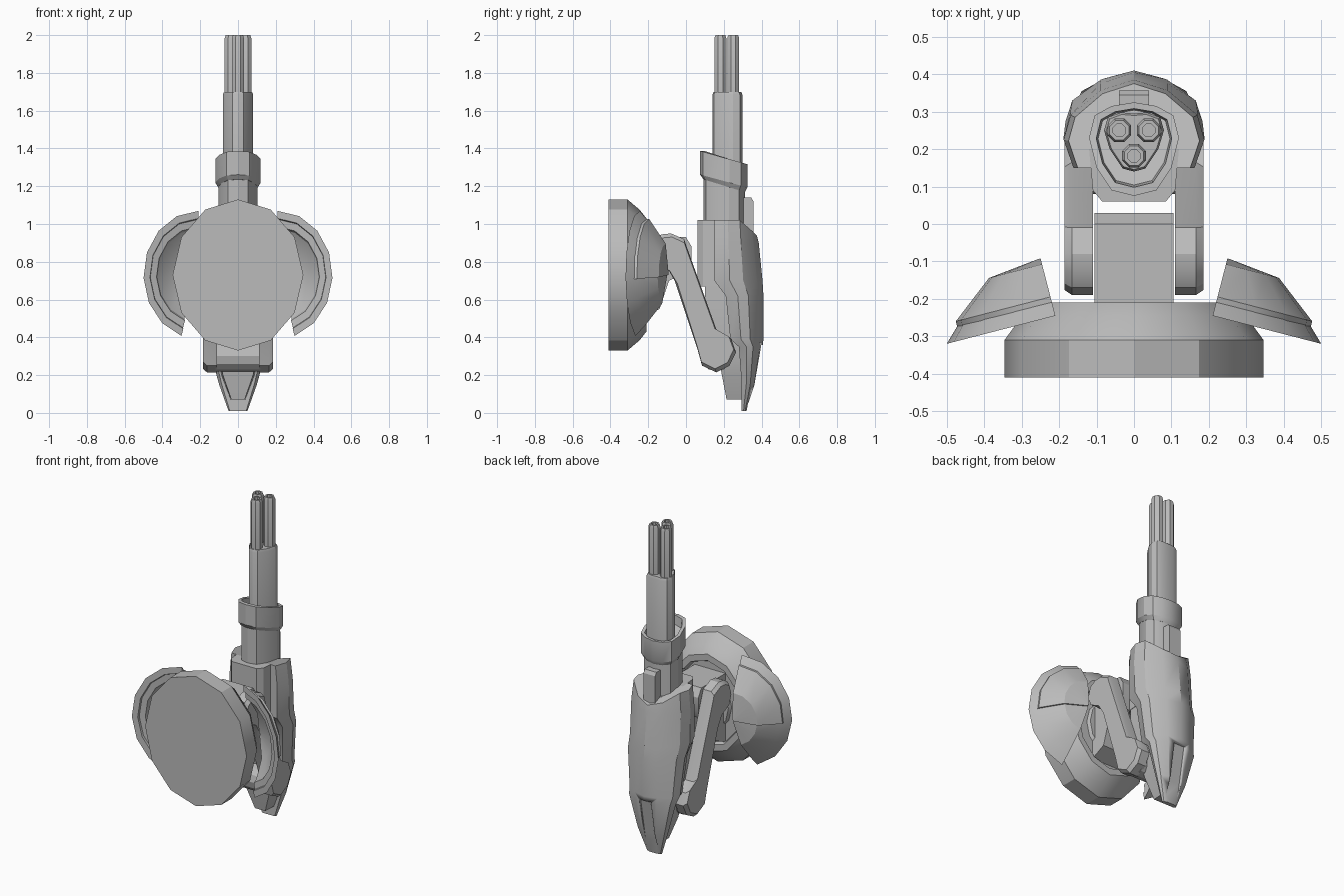
import bpy, bmesh, math
from mathutils import Vector

if "Cube" in bpy.data.objects:
    bpy.data.objects.remove(bpy.data.objects["Cube"])

grey = bpy.data.materials.new("plain_grey")
grey.use_nodes = True
grey.diffuse_color = (0.5, 0.5, 0.5, 1)
grey.node_tree.nodes["Principled BSDF"].inputs["Base Color"].default_value = (0.5, 0.5, 0.5, 1)


def finish(name, bm, mirror=False, angle=28):
    bmesh.ops.remove_doubles(bm, verts=bm.verts, dist=0.0005)
    bmesh.ops.recalc_face_normals(bm, faces=bm.faces)
    mesh = bpy.data.meshes.new(name)
    bm.to_mesh(mesh)
    bm.free()
    mesh.materials.append(grey)
    ob = bpy.data.objects.new(name, mesh)
    bpy.context.collection.objects.link(ob)
    if mirror:
        ob.modifiers.new("mirror", 'MIRROR')
    bpy.ops.object.select_all(action='DESELECT')
    ob.select_set(True)
    bpy.context.view_layer.objects.active = ob
    bpy.ops.object.shade_smooth_by_angle(angle=math.radians(angle))
    return ob


def loft(name, rings, closed=False, **kw):
    """Skin closed rings of points; cap the ends unless the loft loops round."""
    bm = bmesh.new()
    vs = [[bm.verts.new(p) for p in r] for r in rings]
    n = len(vs[0])
    pairs = list(zip(vs, vs[1:])) + ([(vs[-1], vs[0])] if closed else [])
    for a, b in pairs:
        for i in range(n):
            j = (i + 1) % n
            bm.faces.new((a[i], a[j], b[j], b[i]))
    if not closed:
        bm.faces.new(vs[0])
        bm.faces.new(vs[-1])
    return finish(name, bm, **kw)


def side_prism(name, yz, x0, x1, bevel=0.0, mirror=False):
    """Extrude a side profile along x, narrowing the end faces by a bevel."""
    c = sum((Vector(p) for p in yz), Vector((0, 0))) / len(yz)

    def ring(x, inset):
        out = []
        for p in yz:
            d = Vector(p) - c
            q = c + d * (1 - inset / max(d.length, 0.01))
            out.append((x, q.x, q.y))
        return out
    rings = [ring(x0, 0)]
    if bevel:
        rings += [ring(x1 - bevel, 0), ring(x1, bevel)]
    else:
        rings += [ring(x1, 0)]
    return loft(name, rings, mirror=mirror)


def both_sides(half):
    """Complete a half outline whose first and last points lie on x = 0."""
    return half + [(-x, y) for x, y in half[-2:0:-1]]


def column(name, half, levels):
    """Upright loft of an outline; levels give a z rule and a scale about (0, 0.22)."""
    pts = both_sides(half)
    rings = [[(x * s, 0.22 + (y - 0.22) * s, rule(y)) for x, y in pts] for rule, s in levels]
    return loft(name, rings)


# Mounting disc with a stepped rear dome
profile = [(0.4, -0.41), (0.4, -0.31), (0.345, -0.245), (0.3, -0.21), (0.26, -0.21),
           (0.25, -0.235), (0.17, -0.235), (0.16, -0.215)]
angles = [math.tau * k / 12 for k in range(12)]
loft("mounting_disc", [[(r * 0.865 * math.sin(a), y, 0.73 + r * math.cos(a)) for a in angles]
                       for r, y in profile])

# Curved side shields: swept half domes tilted outwards
origin, out, back = Vector((0.21, -0.245, 0.73)), Vector((0.968, -0.25, 0)), Vector((0.25, 0.968, 0))


def shield(name, section, start, end, steps):
    rings = []
    for k in range(steps + 1):
        a = math.radians(start + (end - start) * k / steps)
        rings.append([origin + out * (r * math.cos(a)) + back * n
                      + Vector((0, 0, 1.13 * r * math.sin(a))) for r, n in section])
    loft(name, rings, mirror=True)


shield("side_shield", [(0.3, 0), (0.25, 0.049), (0.141, 0.134), (0.007, 0.15),
                       (0.007, 0.115), (0.12, 0.1), (0.215, 0.035), (0.225, 0.015), (0.26, 0.012), (0.265, 0)],
       90, -72, 7)
shield("shield_cover", [(0.262, 0.035), (0.262, 0.052), (0.147, 0.142), (0.007, 0.158), (0.007, 0.13), (0.14, 0.12)],
       90, -4, 4)

# Hub block on the rear of the disc
side_prism("hub_block", [(-0.25, 0.93), (0.0, 0.93), (0.03, 0.88), (0.03, 0.8), (0.0, 0.74),
                         (-0.09, 0.7), (-0.14, 0.55), (-0.25, 0.5)], -0.105, 0.105)

# Linkage arms
side_prism("link_arm", [(-0.17, 0.92), (-0.13, 0.945), (-0.08, 0.95), (-0.01, 0.92), (0.0, 0.89), (0.165, 0.43),
                        (0.24, 0.39), (0.265, 0.32), (0.23, 0.25), (0.16, 0.215), (0.085, 0.25),
                        (0.06, 0.34), (-0.06, 0.7), (-0.1, 0.77), (-0.17, 0.8), (-0.19, 0.86)],
           0.11, 0.185, bevel=0.02, mirror=True)
side_prism("lower_hinge", [(0.16 + 0.08 * math.cos(a), 0.3 + 0.08 * math.sin(a)) for a in angles], -0.12, 0.12)

# Weapon body: inner core, front cover and rear casing
core = [(0.1, 0.98, 0.11), (0.1, 0.6, 0.11), (0.17, 0.32, 0.105), (0.19, 0.2, 0.08), (0.215, 0.07, 0.035)]
loft("body_core", [[(w, y, z), (w * 1.1, 0.31, z), (-w * 1.1, 0.31, z), (-w, y, z)] for y, z, w in core])
cover = [(0, 0.06), (0.085, 0.06), (0.11, 0.09), (0.12, 0.2), (0, 0.2)]
column("front_cover", cover, [(lambda y: 0.67, 1), (lambda y: 1.02, 1)])

rings = []
for z, w, front, rear in [(0.01, 0.05, 0.295, 0.325), (0.15, 0.1, 0.295, 0.37), (0.35, 0.155, 0.28, 0.405),
                          (0.39, 0.163, 0.235, 0.41), (0.62, 0.183, 0.21, 0.41),
                          (0.7, 0.188, 0.15, 0.405), (0.9, 0.188, 0.15, 0.385), (1.02, 0.175, 0.15, 0.375)]:
    d = rear - front
    half = [(0, front), (w * 0.86, front), (w, front + d * 0.32), (w * 0.9, front + d * 0.6),
            (w * 0.48, front + d * 0.88), (0, rear)]
    slope = 0.95 if z > 1 else 0
    rings.append([(x, y, z - slope * max(0, y - 0.29)) for x, y in both_sides(half)])
casing = loft("rear_casing", rings, angle=32)

# Recessed slot at the lower rear of the casing
cutter = side_prism("slot_cutter", [(0.385, 0.36), (0.5, 0.36), (0.5, -0.1), (0.3, -0.1), (0.345, 0.14)], -0.04, 0.04)
cutter.hide_render = True
cutter.hide_set(True)
cut = casing.modifiers.new("slot", 'BOOLEAN')
cut.operation = 'DIFFERENCE'
cut.object = cutter
bpy.context.view_layer.objects.active = casing
bpy.ops.object.modifier_apply(modifier="slot")
bpy.data.objects.remove(cutter)

# Rear sight block
side_prism("rear_block", [(0.29, 1.14), (0.345, 1.14), (0.357, 1.12), (0.357, 0.93), (0.29, 0.93)], -0.04, 0.04)

# Neck and slanted collar
collar = [(0, 0.075), (0.06, 0.09), (0.1, 0.15), (0.12, 0.23), (0.105, 0.29), (0.06, 0.315), (0, 0.325)]
column("neck", collar, [(lambda y: 0.95, 0.87), (lambda y: 1.25, 0.87)])
column("collar", collar, [(lambda y: 1.235 - 0.27 * (y - 0.08), 0.88), (lambda y: 1.26 - 0.27 * (y - 0.08), 1),
                          (lambda y: 1.385 - 0.28 * (y - 0.08), 1), (lambda y: 1.385 - 0.28 * (y - 0.08), 0.84),
                          (lambda y: 1.33 - 0.28 * (y - 0.08), 0.8)])

# Barrel shroud
shroud = [(0, 0.14), (0.03, 0.148), (0.065, 0.2), (0.08, 0.25), (0.07, 0.285), (0.035, 0.298), (0, 0.295)]
column("barrel_shroud", shroud, [(lambda y: 1.2, 1), (lambda y: 1.685, 1), (lambda y: 1.7, 0.93)])

# Three hollow barrels
octagon = [math.tau * (k + 0.5) / 8 for k in range(8)]
for label, cx, cy in [("left", 0.039, 0.25), ("right", -0.039, 0.25), ("front", 0, 0.182)]:
    loft(label + "_barrel", [[(cx + r * math.cos(a), cy + r * math.sin(a), z) for a in octagon]
                             for r, z in [(0.034, 1.66), (0.034, 1.985), (0.028, 2.0), (0.018, 2.0), (0.018, 1.9)]])
